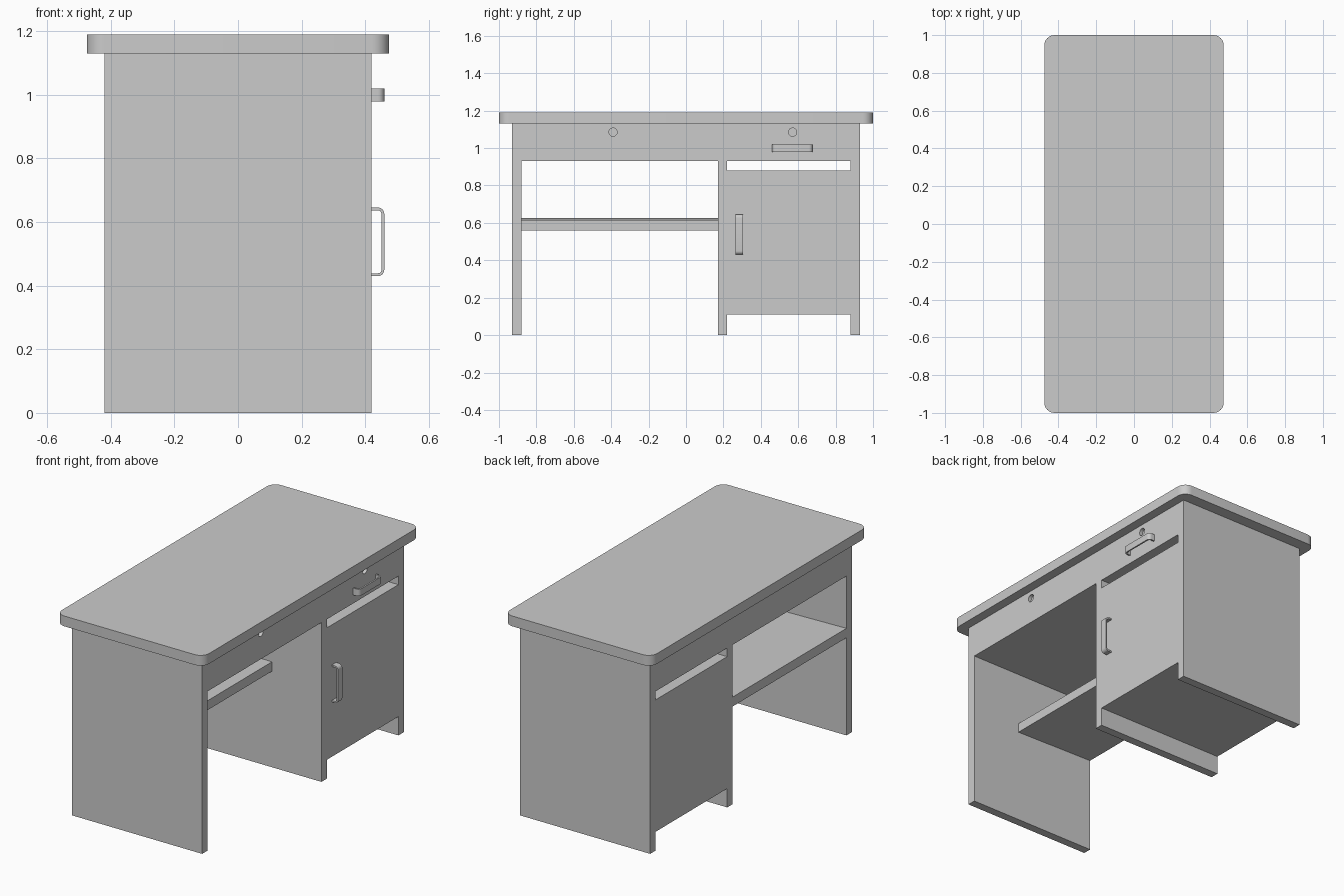
import bpy, bmesh
from math import sin, cos, pi, radians
from mathutils import Vector

if "Cube" in bpy.data.objects:
    bpy.data.objects.remove(bpy.data.objects["Cube"])


def prism(name, outline, extrude, smooth=False):
    """Closed outline (3D points) pushed along a vector into a solid."""
    bm = bmesh.new()
    face = bm.faces.new([bm.verts.new(p) for p in outline])
    geo = bmesh.ops.extrude_face_region(bm, geom=[face], use_keep_orig=True)
    moved = [v for v in geo["geom"] if isinstance(v, bmesh.types.BMVert)]
    bmesh.ops.translate(bm, verts=moved, vec=Vector(extrude))
    bmesh.ops.recalc_face_normals(bm, faces=bm.faces)
    mesh = bpy.data.meshes.new(name)
    bm.to_mesh(mesh)
    bm.free()
    ob = bpy.data.objects.new(name, mesh)
    bpy.context.collection.objects.link(ob)
    if smooth:
        bpy.ops.object.select_all(action='DESELECT')
        ob.select_set(True)
        bpy.context.view_layer.objects.active = ob
        bpy.ops.object.shade_smooth_by_angle(angle=radians(30))
    return ob


def box(name, x, y, z):
    base = [(x[0], y[0], z[0]), (x[1], y[0], z[0]), (x[1], y[1], z[0]), (x[0], y[1], z[0])]
    return prism(name, base, (0, 0, z[1] - z[0]))


def arc(cx, cy, r, start, end, n=8):
    return [(cx + r * cos(radians(start + (end - start) * i / n)),
             cy + r * sin(radians(start + (end - start) * i / n))) for i in range(n + 1)]


DEPTH = (-0.42, 0.42)

# Table top with rounded corners
R, W, L = 0.055, 0.475, 1.0
top = (arc(W - R, L - R, R, 0, 90) + arc(R - W, L - R, R, 90, 180)
       + arc(R - W, R - L, R, 180, 270) + arc(W - R, R - L, R, 270, 360))
prism("table_top", [(x, y, 1.13) for x, y in top], (0, 0, 0.06), True)

# Upright panels
for name, y in (("left_panel", -0.93), ("middle_panel", 0.17), ("right_panel", 0.88)):
    box(name, DEPTH, (y, y + 0.05), (0, 1.13))

# Cupboard below the small drawer
box("cupboard", DEPTH, (0.22, 0.88), (0.11, 0.88))

# Drawers, each with a recessed round keyhole
for name, y, hole_y in (("wide_drawer", (-0.88, 0.17), -0.39),
                        ("small_drawer", (0.22, 0.88), 0.57)):
    drawer = box(name, DEPTH, y, (0.93, 1.13))
    ring = [(0.40, hole_y + 0.022 * cos(2 * pi * i / 24), 1.085 + 0.022 * sin(2 * pi * i / 24))
            for i in range(24)]
    cutter = prism(name + "_keyhole_cutter", ring, (0.05, 0, 0))
    cutter.hide_render = True
    cutter.hide_set(True)
    mod = drawer.modifiers.new("keyhole", 'BOOLEAN')
    mod.operation = 'DIFFERENCE'
    mod.solver = 'EXACT'
    mod.object = cutter

    # Bake the cut, then drop the cutter
    bpy.context.view_layer.update()
    cut = bpy.data.meshes.new_from_object(
        drawer.evaluated_get(bpy.context.evaluated_depsgraph_get()))
    drawer.modifiers.clear()
    drawer.data = cut
    bpy.data.objects.remove(cutter)

# Shelf, tilted slightly towards the front
shelf = [(-0.42, 0.57), (0.10, 0.56), (0.10, 0.615), (-0.42, 0.625)]
prism("shelf", [(x, -0.88, z) for x, z in shelf], (0, 1.05, 0))

# Strap handles: rounded U outline (distance out, position along)
H, D, T, RO = 0.108, 0.04, 0.009, 0.02
RI = RO - T
u_shape = ([(0, -H)] + arc(D - RO, RO - H, RO, -90, 0, 6)
           + arc(D - RO, H - RO, RO, 0, 90, 6) + [(0, H), (0, H - T)]
           + arc(D - RO, H - RO, RI, 90, 0, 6)
           + arc(D - RO, RO - H, RI, 0, -90, 6) + [(0, T - H)])
prism("door_handle", [(0.42 + d, 0.265, 0.538 + s) for d, s in u_shape], (0, 0.04, 0), True)
prism("drawer_handle", [(0.42 + d, 0.569 + s, 0.98) for d, s in u_shape], (0, 0, 0.04), True)
